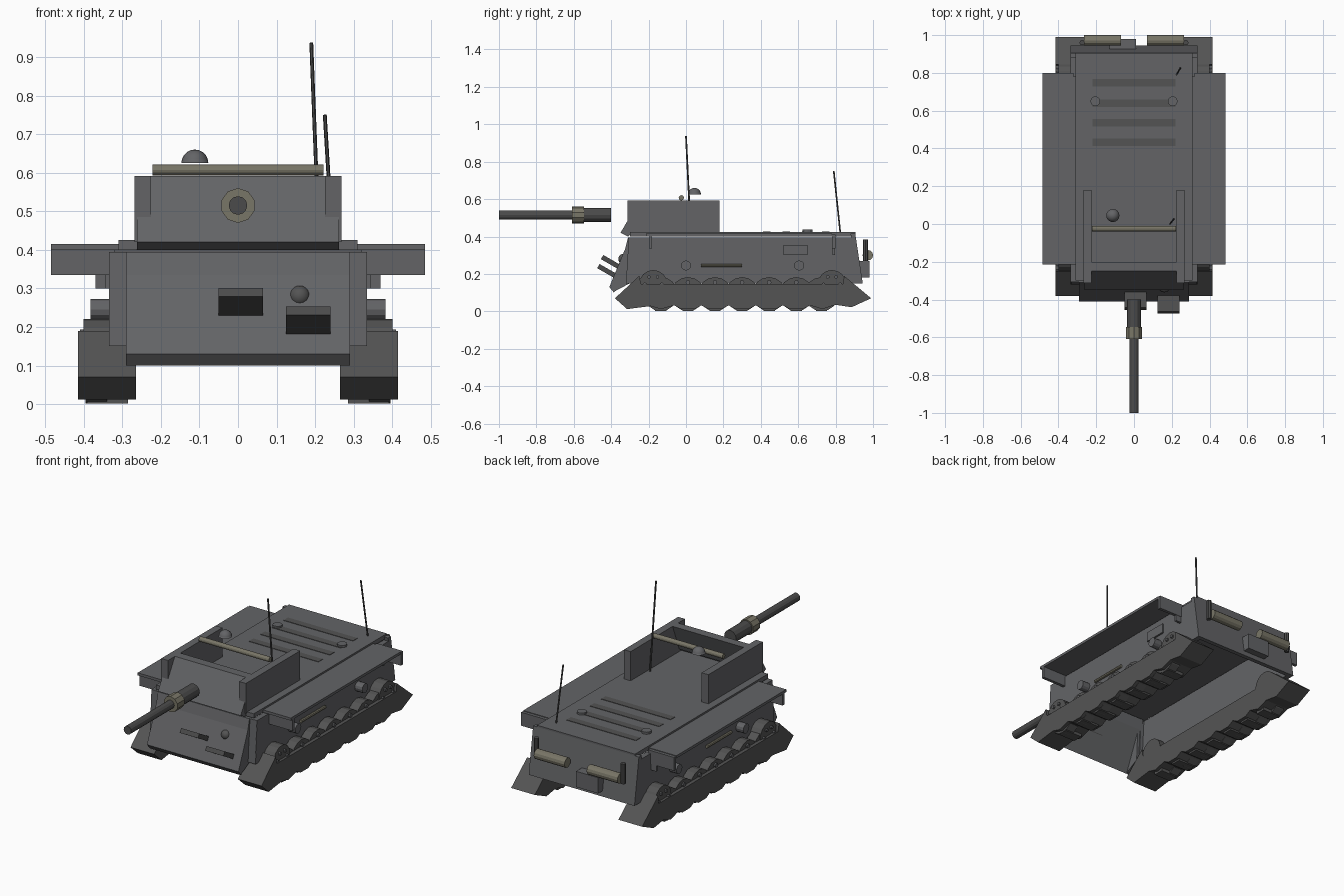
import bpy, bmesh, math
from mathutils import Vector

if "Cube" in bpy.data.objects:
    bpy.data.objects.remove(bpy.data.objects["Cube"])


def material(name, colour):
    m = bpy.data.materials.new(name)
    m.diffuse_color = (*colour, 1)
    m.use_nodes = True
    m.node_tree.nodes["Principled BSDF"].inputs["Base Color"].default_value = m.diffuse_color
    return m


TAN = material("tan", (0.19, 0.18, 0.135))
DARK = material("dark_grey", (0.088, 0.088, 0.088))
METAL = material("gun_metal", (0.07, 0.07, 0.07))
BODY = material("body_grey", (0.125, 0.127, 0.134))


def finish(name, bm, mat):
    bmesh.ops.recalc_face_normals(bm, faces=bm.faces)
    me = bpy.data.meshes.new(name)
    bm.to_mesh(me)
    bm.free()
    me.materials.append(mat)
    ob = bpy.data.objects.new(name, me)
    bpy.context.collection.objects.link(ob)
    return ob


def prism(name, x0, x1, profile, mat=BODY):
    """Side profile of (y, z) points, extruded along x."""
    bm = bmesh.new()
    face = bm.faces.new([bm.verts.new((x0, y, z)) for y, z in profile])
    ext = bmesh.ops.extrude_face_region(bm, geom=[face])
    moved = [g for g in ext["geom"] if isinstance(g, bmesh.types.BMVert)]
    bmesh.ops.translate(bm, verts=moved, vec=(x1 - x0, 0, 0))
    return finish(name, bm, mat)


def box(name, x0, x1, y0, y1, z0, z1, mat=BODY):
    return prism(name, x0, x1, [(y0, z0), (y1, z0), (y1, z1), (y0, z1)], mat)


def rod(name, a, b, r, mat=BODY, sides=12):
    """Cylinder between two points."""
    a, b = Vector(a), Vector(b)
    bm = bmesh.new()
    bmesh.ops.create_cone(bm, cap_ends=True, segments=sides, radius1=r, radius2=r, depth=(b - a).length)
    ob = finish(name, bm, mat)
    ob.rotation_euler = (b - a).to_track_quat('Z', 'Y').to_euler()
    ob.location = (a + b) / 2
    return ob


def ball(name, centre, r, half=False, mat=BODY):
    bm = bmesh.new()
    bmesh.ops.create_uvsphere(bm, u_segments=16, v_segments=10, radius=r)
    if half:
        bmesh.ops.bisect_plane(bm, geom=bm.verts[:] + bm.edges[:] + bm.faces[:], plane_co=(0, 0, 0),
                               plane_no=(0, 0, -1), clear_outer=True)
        bmesh.ops.holes_fill(bm, edges=bm.edges[:])
    ob = finish(name, bm, mat)
    ob.location = centre
    for p in ob.data.polygons:
        p.use_smooth = len(p.vertices) <= 4
    return ob


# Hull shell, open underneath
box("deck", -0.31, 0.31, -0.30, 0.905, 0.40, 0.425)
prism("glacis_plate", -0.29, 0.29,
      [(-0.31, 0.395), (-0.325, 0.335), (-0.41, 0.13), (-0.385, 0.10), (-0.285, 0.335), (-0.27, 0.395)])
prism("rear_plate", -0.335, 0.335, [(0.905, 0.415), (0.945, 0.15), (0.92, 0.15), (0.88, 0.415)])

wheel_ys = [0.01 + 0.145 * i for i in range(5)]
end_ys = (-0.175, 0.78)

# Track profile with a scalloped underside
track = [(-0.25, 0.19), (-0.38, 0.07), (-0.315, 0.012), (-0.19, 0.028), (-0.135, 0.012), (-0.0625, 0.032)]
for y in wheel_ys:
    track += [(y - 0.035, 0.012), (y + 0.035, 0.012), (y + 0.0725, 0.032)]
track += [(0.73, 0.012), (0.80, 0.035), (0.885, 0.022), (0.99, 0.07), (0.845, 0.19), (0.84, 0.145), (-0.24, 0.145)]

for s, side in ((-1, "left"), (1, "right")):
    prism(f"hull_side_{side}", s * 0.305, s * 0.335,
          [(-0.305, 0.395), (-0.32, 0.15), (0.925, 0.15), (0.90, 0.395)])
    # Front corner post and the cheek closing the glacis side
    prism(f"corner_post_{side}", s * 0.285, s * 0.334,
          [(-0.306, 0.394), (-0.321, 0.151), (-0.295, 0.151), (-0.28, 0.394)])
    prism(f"glacis_cheek_{side}", s * 0.27, s * 0.289,
          [(-0.32, 0.335), (-0.405, 0.13), (-0.385, 0.105), (-0.30, 0.15), (-0.29, 0.335)])
    # Running gear
    prism(f"track_{side}", s * 0.265, s * 0.415, track, DARK)
    for y in [-0.135] + wheel_ys + [0.725]:
        rod(f"road_wheel_{side}", (s * 0.34, y, 0.092), (s * 0.395, y, 0.092), 0.091, DARK, 16)
        box(f"track_shoe_{side}", s * 0.285, s * 0.392, y - 0.03, y + 0.03, 0.002, 0.02, DARK)
    for y in wheel_ys:
        rod(f"wheel_hub_{side}", (s * 0.39, y, 0.155), (s * 0.405, y, 0.155), 0.012, BODY, 8)
    for y in end_ys:
        rod(f"end_wheel_{side}", (s * 0.268, y, 0.145), (s * 0.40, y, 0.145), 0.076, DARK, 16)
        for k in range(6):
            a = k * math.pi / 3
            by, bz = y + 0.045 * math.cos(a), 0.145 + 0.045 * math.sin(a)
            rod(f"end_wheel_bolt_{side}", (s * 0.395, by, bz), (s * 0.41, by, bz), 0.01, BODY, 6)
    # Fender with end brackets
    box(f"fender_{side}", s * 0.305, s * 0.485, -0.215, 0.78, 0.40, 0.415)
    for y in (-0.19, 0.79):
        box(f"fender_bracket_{side}", s * 0.32, s * 0.485, y - 0.009, y + 0.009, 0.335, 0.412)
    box(f"bracket_foot_{side}", s * 0.32, s * 0.37, 0.783, 0.797, 0.30, 0.34)
    # Hull side fittings
    for y in (0.0, 0.605):
        rod(f"side_port_{side}", (s * 0.33, y, 0.245), (s * 0.382, y, 0.245), 0.027)
    box(f"side_panel_{side}", s * 0.33, s * 0.345, 0.52, 0.65, 0.30, 0.355)
    rod(f"tool_handle_{side}", (s * 0.342, 0.08, 0.245), (s * 0.342, 0.30, 0.245), 0.009, TAN, 8)
    # Exhausts
    rod(f"muffler_{side}", (s * 0.07, 0.972, 0.30), (s * 0.265, 0.972, 0.30), 0.028, TAN)
    rod(f"exhaust_pipe_{side}", (s * 0.275, 0.96, 0.27), (s * 0.275, 0.96, 0.385), 0.014, METAL, 8)
    # Superstructure wall and deck cap
    box(f"turret_wall_{side}", s * 0.225, s * 0.268, -0.312, 0.18, 0.42, 0.592)
    rod(f"deck_cap_{side}", (s * 0.205, 0.65, 0.42), (s * 0.205, 0.65, 0.437), 0.026)

# Open-topped turret front, hand bar and dome
prism("turret_front", -0.262, 0.262,
      [(-0.25, 0.592), (-0.312, 0.485), (-0.35, 0.42), (-0.31, 0.40), (-0.26, 0.44), (-0.20, 0.592)])
rod("hand_bar", (-0.222, -0.025, 0.607), (0.222, -0.025, 0.607), 0.014, TAN)
ball("dome", (-0.112, 0.045, 0.625), 0.035, half=True)

# Gun
rod("gun_barrel", (0, -1.0, 0.515), (0, -0.56, 0.515), 0.024, METAL)
rod("gun_collar", (0, -0.61, 0.515), (0, -0.545, 0.515), 0.045, TAN, 10)
rod("gun_sleeve", (0, -0.56, 0.515), (0, -0.40, 0.515), 0.038, METAL)

# Deck grilles and hatch
for i, y in enumerate((0.433, 0.537, 0.64, 0.747)):
    box(f"grille_{i + 1}", -0.22, 0.22, y - 0.02, y + 0.02, 0.41, 0.4275, DARK)
box("deck_hatch", -0.165, -0.085, -0.12, -0.04, 0.41, 0.428)

# Glacis fittings: two upturned plates and a ball mount
for x, y, z in ((0.182, -0.36, 0.165), (0.007, -0.34, 0.213)):
    prism("glacis_step", x - 0.058, x + 0.058,
          [(y, z), (y - 0.115, z + 0.066), (y - 0.102, z + 0.088), (y + 0.013, z + 0.022)], METAL)
ball("ball_mount", (0.16, -0.335, 0.28), 0.027, mat=DARK)

# Rear storage box
box("rear_box", -0.13, 0.01, 0.92, 0.98, 0.18, 0.27)

# Antennas
rod("front_antenna", (0.21, 0.025, 0.42), (0.19, 0.0, 0.937), 0.005, METAL, 6)
rod("rear_antenna", (0.245, 0.825, 0.42), (0.225, 0.79, 0.75), 0.005, METAL, 6)
